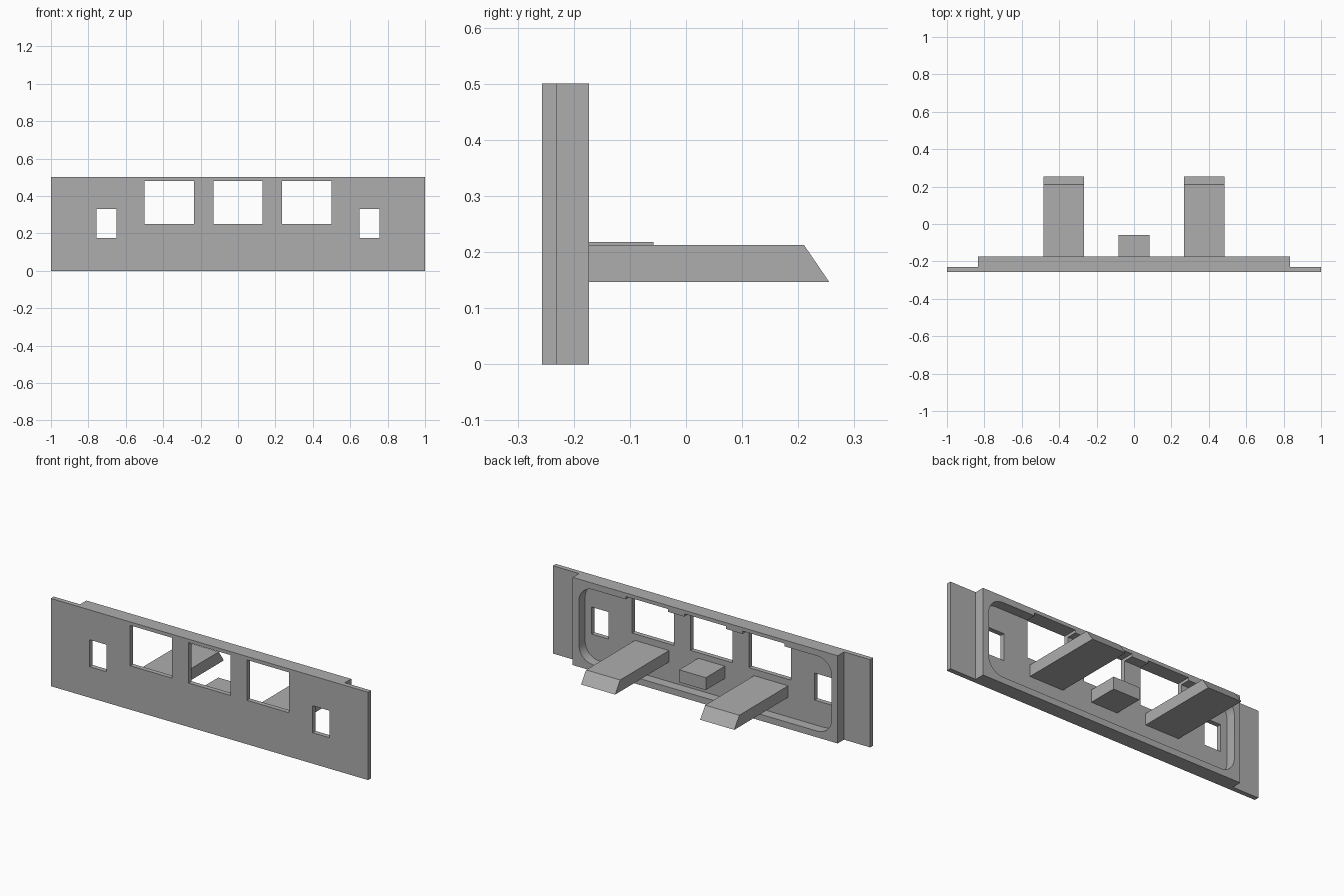
import bpy, bmesh, math

if "Cube" in bpy.data.objects:
    bpy.data.objects.remove(bpy.data.objects["Cube"], do_unlink=True)

grey = bpy.data.materials.new("plain grey")
grey.use_nodes = True
COLOUR = (0.42, 0.42, 0.42, 1)
grey.diffuse_color = COLOUR
grey.node_tree.nodes["Principled BSDF"].inputs["Base Color"].default_value = COLOUR

FRONT, STEP, BACK, HEIGHT = -0.257, -0.23, -0.173, 0.5


def prism(name, outline, axis, start, end):
    """Extrude a 2D outline along x (outline is y, z) or y (outline is x, z)."""
    bm = bmesh.new()
    place = (lambda p: (start, *p)) if axis == "x" else (lambda p: (p[0], start, p[1]))
    face = bm.faces.new([bm.verts.new(place(p)) for p in outline])
    moved = bmesh.ops.extrude_face_region(bm, geom=[face])["geom"]
    step = (end - start, 0, 0) if axis == "x" else (0, end - start, 0)
    bmesh.ops.translate(bm, vec=step, verts=[v for v in moved if isinstance(v, bmesh.types.BMVert)])
    bmesh.ops.recalc_face_normals(bm, faces=bm.faces)
    mesh = bpy.data.meshes.new(name)
    bm.to_mesh(mesh)
    bm.free()
    mesh.materials.append(grey)
    obj = bpy.data.objects.new(name, mesh)
    bpy.context.collection.objects.link(obj)
    return obj


def box(name, x0, x1, y0, y1, z0, z1):
    return prism(name, [(x0, z0), (x1, z0), (x1, z1), (x0, z1)], "y", y0, y1)


def combine(target, tool, operation):
    """Apply a boolean and discard the tool object."""
    mod = target.modifiers.new("boolean", "BOOLEAN")
    mod.operation, mod.object, mod.solver = operation, tool, "EXACT"
    bpy.context.view_layer.objects.active = target
    bpy.ops.object.modifier_apply(modifier=mod.name)
    bpy.data.objects.remove(tool, do_unlink=True)


def rounded_outline(half_x, z0, z1, radius, steps=8):
    points = []
    corners = [(1, z1), (-1, z1), (-1, z0), (1, z0)]
    for quarter, (side, z) in enumerate(corners):
        cx = side * (half_x - radius)
        cz = z - radius if z == z1 else z + radius
        for i in range(steps + 1):
            a = math.pi / 2 * (quarter + i / steps)
            points.append((cx + radius * math.cos(a), cz + radius * math.sin(a)))
    return points


# Front plate with a raised rim behind it
panel = box("front_panel", -1, 1, FRONT, STEP, 0, HEIGHT)
combine(panel, box("rim", -0.835, 0.835, STEP - 0.01, BACK, 0, HEIGHT), "UNION")

# Rounded recess in the back
recess = prism("recess_cutter", rounded_outline(0.797, 0.036, HEIGHT - 0.036, 0.09), "y", STEP, 0)
combine(panel, recess, "DIFFERENCE")

# Three large windows, which also notch the upper rim, and two small slots
for cx in (-0.368, 0, 0.368):
    combine(panel, box("window_cutter", cx - 0.132, cx + 0.132, -0.4, 0, 0.25, 0.48), "DIFFERENCE")
for side in (-1, 1):
    cx = side * 0.703
    combine(panel, box("slot_cutter", cx - 0.053, cx + 0.053, -0.4, 0, 0.176, 0.33), "DIFFERENCE")

# Two rear arms with slanted tips
arm_profile = [(STEP - 0.01, 0.147), (0.255, 0.147), (0.21, 0.213), (STEP - 0.01, 0.213)]
prism("left_arm", arm_profile, "x", 0.268, 0.483)
prism("right_arm", arm_profile, "x", -0.483, -0.268)

# Short tab between the arms
box("centre_tab", -0.084, 0.084, STEP - 0.01, -0.058, 0.147, 0.218)

# Smooth only the rounded recess corners
bpy.ops.object.select_all(action="DESELECT")
panel.select_set(True)
bpy.context.view_layer.objects.active = panel
bpy.ops.object.shade_smooth_by_angle(angle=math.radians(30))
